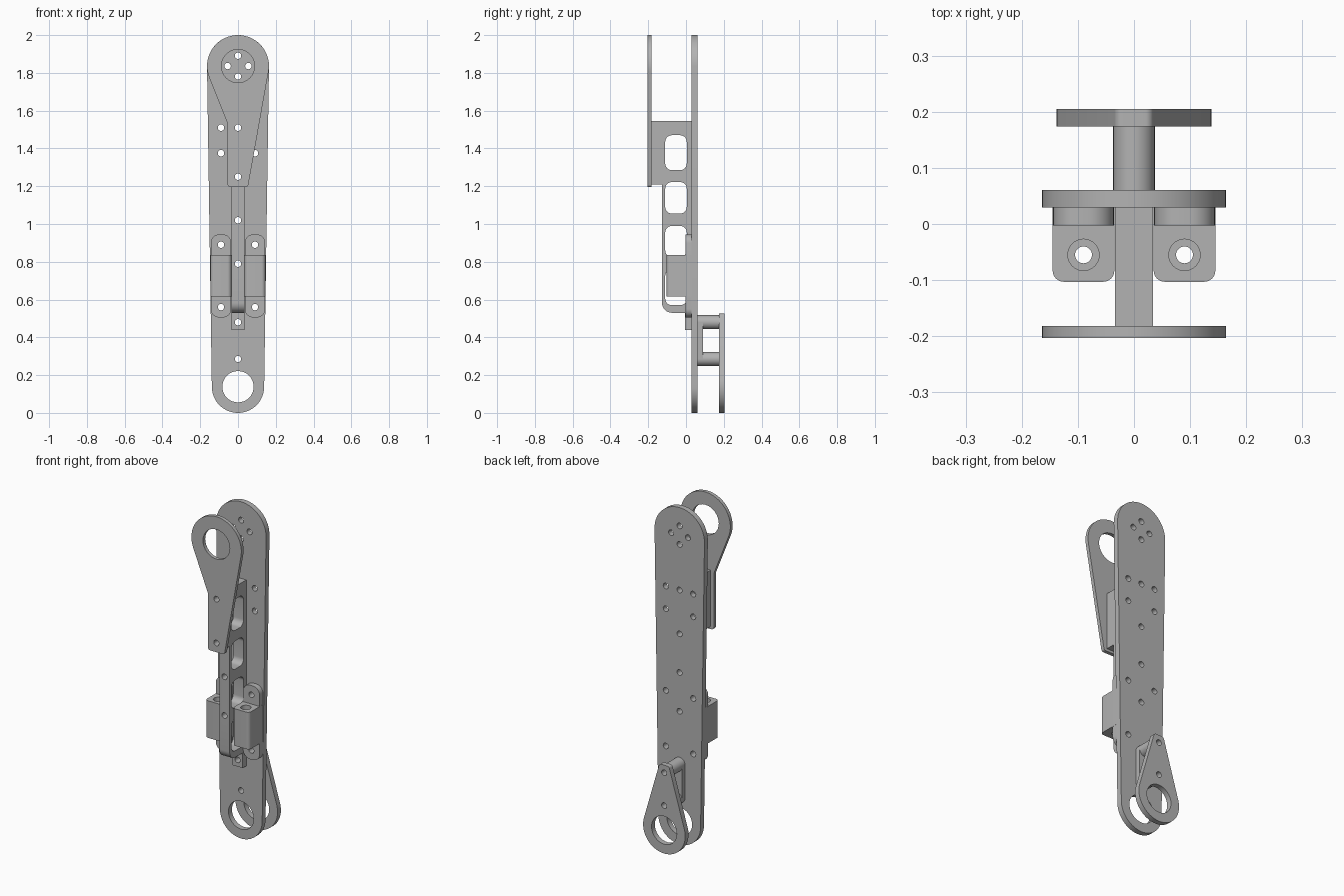
import bpy, bmesh, math

if "Cube" in bpy.data.objects:
    bpy.data.objects.remove(bpy.data.objects["Cube"], do_unlink=True)

GREY = (0.45, 0.45, 0.45, 1)
mat = bpy.data.materials.new("grey plastic")
mat.use_nodes = True
mat.diffuse_color = GREY
mat.node_tree.nodes["Principled BSDF"].inputs["Base Color"].default_value = GREY


def arc(cx, cy, r, a0=0, a1=360, n=32):
    """Points along an arc; a full circle leaves out its repeated end."""
    last = n if a1 - a0 == 360 else n + 1
    angles = [math.radians(a0 + (a1 - a0) * i / n) for i in range(last)]
    return [(cx + r * math.cos(a), cy + r * math.sin(a)) for a in angles]


def rounded(x0, x1, y0, y1, r):
    """Rounded rectangle, anticlockwise."""
    corners = ((x1 - r, y1 - r), (x0 + r, y1 - r), (x0 + r, y0 + r), (x1 - r, y0 + r))
    return [p for i, c in enumerate(corners) for p in arc(*c, r, 90 * i, 90 * i + 90, 8)]


def prism(name, outlines, axis, lo, hi):
    """Extrude closed 2D outlines along an axis from lo to hi."""
    place = {"x": lambda p, d: (d, *p),
             "y": lambda p, d: (p[0], d, p[1]),
             "z": lambda p, d: (*p, d)}[axis]
    bm = bmesh.new()
    for pts in outlines:
        a = [bm.verts.new(place(p, lo)) for p in pts]
        b = [bm.verts.new(place(p, hi)) for p in pts]
        bm.faces.new(a)
        bm.faces.new(b[::-1])
        for i in range(len(a)):
            j = (i + 1) % len(a)
            bm.faces.new((a[i], b[i], b[j], a[j]))
    bmesh.ops.recalc_face_normals(bm, faces=bm.faces)
    mesh = bpy.data.meshes.new(name)
    bm.to_mesh(mesh)
    bm.free()
    mesh.materials.append(mat)
    obj = bpy.data.objects.new(name, mesh)
    bpy.context.collection.objects.link(obj)
    return obj


def activate(obj):
    bpy.ops.object.select_all(action="DESELECT")
    obj.select_set(True)
    bpy.context.view_layer.objects.active = obj


def cut(obj, outlines, axis, lo=-0.5, hi=0.5):
    cutter = prism("cutter", outlines, axis, lo, hi)
    mod = obj.modifiers.new("cut", "BOOLEAN")
    mod.operation, mod.solver, mod.object = "DIFFERENCE", "EXACT", cutter
    activate(obj)
    bpy.ops.object.modifier_apply(modifier=mod.name)
    bpy.data.objects.remove(cutter, do_unlink=True)


def finish(obj):
    activate(obj)
    bpy.ops.object.shade_smooth_by_angle(angle=math.radians(30))


def screws(*points):
    return [arc(x, z, 0.017, n=20) for x, z in points]


TOP, LOW = 1.836, 0.1385          # pivot heights
FRONT, BACK = 0.029, 0.061        # faces of the main plate
SPINE_Z = (1.51, 1.25, 1.02, 0.79, 0.48)
SPACER_Z = (0.48, 0.285)

# Main plate with its pivot and screw holes
main = prism("main_plate", [arc(0, TOP, 0.164, 0, 180) + arc(0, LOW, LOW, 180, 359.9)],
             "y", FRONT, BACK)
sides = [(s * 0.09, z) for s in (-1, 1) for z in (1.51, 1.375, 0.89, 0.56)]
horn = [(0.055, TOP), (-0.055, TOP), (0, TOP + 0.055), (0, TOP - 0.055)]
middle = [(0, z) for z in SPINE_Z + (0.285,)]
cut(main, [arc(0, LOW, 0.083)] + screws(*sides, *horn, *middle), "y")
finish(main)

# Front pivot plate, lopsided below the ring
outline = (arc(0, TOP, 0.164, -9.7, 201) + [(-0.055, 1.53)]
           + arc(-0.04, 1.21, 0.015, 180, 270, 6) + arc(0.04, 1.21, 0.015, 270, 350, 6))
upper = prism("upper_pivot_plate", [outline], "y", -0.203, -0.182)
cut(upper, [arc(0, TOP, 0.088)] + screws((0, 1.51), (0, 1.25)), "y")
finish(upper)

# Back pivot plate, a teardrop
outline = (arc(0, LOW, LOW, 165, 375) + arc(0.02, 0.51, 0.015, 15, 90, 6)
           + arc(-0.02, 0.51, 0.015, 90, 165, 6))
lower = prism("lower_pivot_plate", [outline], "y", 0.174, 0.205)
cut(lower, [arc(0, LOW, 0.083)] + screws(*[(0, z) for z in SPACER_Z]), "y")
finish(lower)

# Spine rib with lightening windows and lengthwise screw holes
outline = ([(FRONT, 0.44), (-0.004, 0.44), (-0.004, 0.53)]
           + arc(-0.075, 0.582, 0.052, 270, 180, 8)
           + [(-0.127, 1.21), (-0.182, 1.21), (-0.182, 1.545), (FRONT, 1.545)])
spine = prism("spine_rib", [outline], "x", -0.034, 0.034)
windows = [rounded(-0.11, 0.004, lo, hi, 0.035)
           for lo, hi in ((1.285, 1.47), (1.055, 1.222), (0.825, 0.99), (0.57, 0.76))]
cut(spine, windows, "x")
cut(spine, screws(*[(0, z) for z in SPINE_Z]), "y")
finish(spine)

# Spacer behind the main plate: two posts joined by a web
web = prism("spacer_web", [[(-0.037, 0.285), (0.037, 0.285), (0.037, 0.48), (-0.037, 0.48)]],
            "y", BACK, 0.09)
cut(web, screws(*[(0, z) for z in SPACER_Z]), "y")
finish(web)
for name, z in zip(("upper", "lower"), SPACER_Z):
    post = prism(name + "_spacer_post", [arc(0, z, 0.037)], "y", BACK, 0.174)
    cut(post, screws((0, z)), "y")
    finish(post)

# Pair of brackets: screw tab plus a block with a stepped vertical bore
for side, s in (("left", 1), ("right", -1)):
    x = s * 0.09
    tab = prism(side + "_bracket_tab", [rounded(x - 0.054, x + 0.054, 0.505, 0.945, 0.045)],
                "y", -0.003, FRONT)
    cut(tab, screws((x, 0.89), (x, 0.56)), "y")
    finish(tab)
    outline = (arc(x - 0.035, -0.083, 0.02, 180, 270, 8) + arc(x + 0.035, -0.083, 0.02, 270, 360, 8)
               + [(x + 0.055, FRONT), (x - 0.055, FRONT)])
    block = prism(side + "_bracket_block", [outline], "z", 0.615, 0.835)
    cut(block, [arc(x, -0.055, 0.015)], "z", 0.5, 1)
    cut(block, [arc(x, -0.055, 0.028)], "z", 0.75, 1)
    finish(block)
